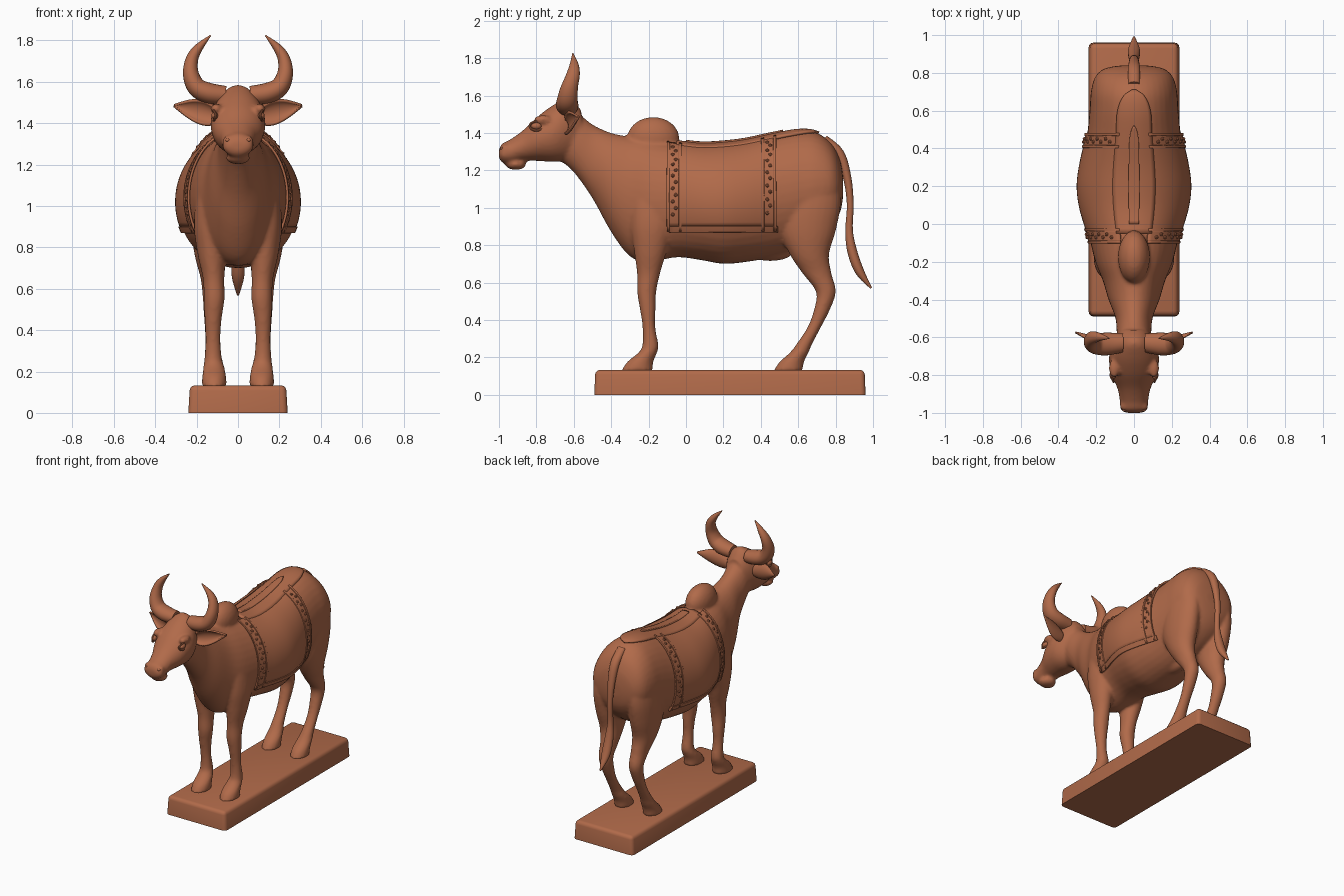
import bpy, bmesh, math
from mathutils import Vector

cube = bpy.data.objects.get("Cube")
if cube:
    bpy.data.objects.remove(cube, do_unlink=True)

clay = bpy.data.materials.new("terracotta")
clay.use_nodes = True
clay.diffuse_color = (0.44, 0.145, 0.068, 1)
clay.node_tree.nodes["Principled BSDF"].inputs["Base Color"].default_value = clay.diffuse_color

X, Y, Z = Vector((1, 0, 0)), Vector((0, 1, 0)), Vector((0, 0, 1))


def finish(name, bm):
    bmesh.ops.recalc_face_normals(bm, faces=bm.faces)
    mesh = bpy.data.meshes.new(name)
    bm.to_mesh(mesh)
    bm.free()
    mesh.materials.append(clay)
    obj = bpy.data.objects.new(name, mesh)
    bpy.context.collection.objects.link(obj)
    bpy.ops.object.select_all(action='DESELECT')
    obj.select_set(True)
    bpy.context.view_layer.objects.active = obj
    bpy.ops.object.shade_smooth_by_angle(angle=math.radians(40))
    return obj


def spline(rows, steps):
    """Catmull-Rom resampling of rows of numbers."""
    rows = [Vector(r) for r in rows]
    out = []
    for i in range(len(rows) - 1):
        p0, p1 = rows[max(i - 1, 0)], rows[i]
        p2, p3 = rows[i + 1], rows[min(i + 2, len(rows) - 1)]
        for k in range(steps):
            t = k / steps
            out.append(p1 + (p2 - p0) * (t / 2) + (2 * p0 - 5 * p1 + 4 * p2 - p3) * (t * t / 2)
                       + (3 * p1 - p0 - 3 * p2 + p3) * (t ** 3 / 2))
    return out + [rows[-1]]


def loft(name, rows, u=X, v=None, sides=24, steps=5):
    """Elliptical rings (x, y, z, ru, rv); v=None turns rings square to the path."""
    pts = spline(rows, steps)
    bm, rings = bmesh.new(), []
    for i, p in enumerate(pts):
        tangent = (pts[min(i + 1, len(pts) - 1)] - pts[max(i - 1, 0)])
        w = v or Vector(tangent[:3]).cross(u).normalized()
        rings.append([bm.verts.new(Vector(p[:3]) + u * p[3] * math.cos(a) + w * p[4] * math.sin(a))
                      for a in (2 * math.pi * j / sides for j in range(sides))])
    for a, b in zip(rings, rings[1:]):
        for j in range(sides):
            k = (j + 1) % sides
            bm.faces.new((a[j], a[k], b[k], b[j]))
    bm.faces.new(rings[0])
    bm.faces.new(rings[-1])
    return finish(name, bm)


def ball(name, centre, radii):
    bm = bmesh.new()
    bmesh.ops.create_uvsphere(bm, u_segments=24, v_segments=14, radius=1)
    for vert in bm.verts:
        vert.co = Vector(c + r * q for c, r, q in zip(centre, radii, vert.co))
    return finish(name, bm)


def flip(rows, s):
    return [(s * r[0], *r[1:]) for r in rows]


def sheet(name, fn, nu, nv, thick):
    """Thin solid made from a grid of points fn(u, v)."""
    bm = bmesh.new()
    g = [[bm.verts.new(fn(i / nu, j / nv)) for j in range(nv + 1)] for i in range(nu + 1)]
    for i in range(nu):
        for j in range(nv):
            bm.faces.new((g[i][j], g[i + 1][j], g[i + 1][j + 1], g[i][j + 1]))
    obj = finish(name, bm)
    mod = obj.modifiers.new("thickness", 'SOLIDIFY')
    mod.thickness, mod.offset = thick, 0
    return obj


# Torso and neck: y, top, bottom, half width
TORSO = [(-.67, 1.50, 1.25, .08), (-.6, 1.52, 1.19, .09), (-.5, 1.445, 1.05, .098),
         (-.4, 1.40, .87, .135), (-.3, 1.38, .74, .165), (-.2, 1.37, .71, .205),
         (-.05, 1.35, .735, .242), (.08, 1.335, .72, .28), (.2, 1.34, .7, .295),
         (.32, 1.355, .71, .28), (.46, 1.385, .735, .25), (.6, 1.41, .78, .235),
         (.7, 1.40, .83, .228), (.78, 1.34, .9, .205), (.825, 1.25, .98, .15), (.84, 1.16, 1.06, .06)]
parts = [loft("torso", [(0, y, (t + b) / 2, w, (t - b) / 2) for y, t, b, w in TORSO], X, Z, 40)]

# Head, lower lip and hump
HEAD = [(-.56, 1.52, 1.32, .07), (-.62, 1.585, 1.26, .105), (-.7, 1.555, 1.245, .132),
        (-.79, 1.49, 1.25, .122), (-.87, 1.415, 1.25, .088), (-.94, 1.365, 1.235, .075),
        (-.98, 1.345, 1.24, .072), (-1.0, 1.315, 1.265, .045)]
parts.append(loft("head", [(0, y, (t + b) / 2, w, (t - b) / 2) for y, t, b, w in HEAD], X, Z, 32))
parts.append(ball("lower_lip", (0, -.91, 1.232), (.058, .055, .03)))
parts.append(ball("hump", (0, -.175, 1.37), (.085, .14, .115)))
parts.append(ball("belly_fold", (0, .45, .76), (.05, .12, .045)))

# Legs
FRONT_LEG = [(.115, -.262, .125, .06, .085), (.115, -.245, .175, .058, .07), (.117, -.205, .225, .05, .05),
             (.12, -.19, .265, .042, .043), (.121, -.198, .36, .036, .034), (.12, -.205, .46, .042, .042),
             (.115, -.21, .55, .05, .051), (.118, -.2, .65, .052, .062), (.128, -.19, .77, .068, .088),
             (.135, -.18, .92, .078, .115), (.12, -.18, 1.1, .07, .11), (.1, -.18, 1.22, .03, .06)]
HIND_LEG = [(.115, .545, .125, .058, .078), (.115, .565, .175, .056, .066), (.117, .605, .225, .05, .05),
            (.12, .632, .27, .042, .042), (.122, .685, .36, .037, .036), (.122, .725, .45, .042, .042),
            (.122, .748, .55, .048, .053), (.124, .7, .65, .057, .078), (.132, .66, .75, .075, .105),
            (.137, .65, .88, .09, .152), (.137, .665, 1.03, .092, .163), (.125, .68, 1.18, .08, .13),
            (.1, .68, 1.3, .04, .07)]
for side, s in (("left", 1), ("right", -1)):
    parts.append(loft(side + "_front_leg", flip(FRONT_LEG, s), X, Y))
    parts.append(loft(side + "_hind_leg", flip(HIND_LEG, s), X, Y))
    parts.append(ball(side + "_brow", (s * .105, -.765, 1.47), (.028, .05, .025)))
    parts.append(ball(side + "_nostril_wing", (s * .045, -.965, 1.315), (.03, .025, .026)))

# Blend the fleshy parts into one skin
bpy.ops.object.select_all(action='DESELECT')
for p in parts:
    p.select_set(True)
bpy.context.view_layer.objects.active = parts[0]
bpy.ops.object.join()
parts[0].name = "bull_body"
skin = parts[0].modifiers.new("skin", 'REMESH')
skin.mode, skin.voxel_size, skin.use_smooth_shade = 'VOXEL', .011, True
soft = parts[0].modifiers.new("soften", 'SMOOTH')
soft.factor, soft.iterations = .5, 4

# Horns, ears and eyes
HORN = [(.06, -.63, 1.535, .05, .045), (.14, -.635, 1.545, .06, .05), (.2, -.635, 1.575, .056, .046),
        (.228, -.625, 1.64, .047, .038), (.222, -.605, 1.71, .037, .03), (.19, -.598, 1.765, .024, .021),
        (.132, -.605, 1.825, .003, .003)]


def ear_point(s):
    def fn(u, v):
        half = .058 * math.sin(math.pi * (.12 + .88 * u) ** .8) + .002
        a = (v * 2 - 1) * 1.25
        return (s * (.1 + .21 * u), -.625 + .05 * u - half * .8 * (1 - math.cos(a)),
                1.435 + .05 * u + half * math.sin(a))
    return fn


for side, s in (("left", 1), ("right", -1)):
    loft(side + "_horn", flip(HORN, s), Y)
    sheet(side + "_ear", ear_point(s), 14, 10, .012)
    ball(side + "_eye", (s * .113, -.8, 1.437), (.016, .027, .018))
    lid = [(s * (.118 - .01 * math.cos(a) ** 2), -.8 + .036 * math.cos(a), 1.437 + .024 * math.sin(a), .006, .006)
           for a in (2 * math.pi * k / 10 for k in range(11))]
    loft(side + "_eyelid", lid, X, None, 8, 2)
    ball(side + "_nostril", (s * .05, -.984, 1.318), (.012, .009, .008))

# Tail with tuft
loft("tail", [(0, .74, 1.37, .03, .02), (0, .82, 1.29, .032, .026), (0, .862, 1.16, .026, .022),
              (0, .878, 1.02, .02, .018), (0, .872, .88, .02, .02), (0, .888, .77, .03, .026),
              (0, .928, .66, .03, .024), (0, .99, .57, .005, .005)], X)

# Blanket fitted over the torso
DENSE = spline(TORSO, 10)


def on_body(y, angle, lift):
    i = next(k for k in range(1, len(DENSE)) if DENSE[k][0] >= y)
    a, b = DENSE[i - 1], DENSE[i]
    _, top, bottom, w = a.lerp(b, (y - a[0]) / (b[0] - a[0]))
    return Vector(((w + lift) * math.sin(angle), y,
                   (top + bottom) / 2 + ((top - bottom) / 2 + lift) * math.cos(angle)))


def angle_at(y, z):
    top, bottom = on_body(y, 0, 0).z, on_body(y, math.pi, 0).z
    return math.acos((z - (top + bottom) / 2) / ((top - bottom) / 2))


def patch(name, s, y0, y1, z0, z1, lift):
    def fn(u, v):
        y = y0 + (y1 - y0) * u
        a0 = angle_at(y, z0)
        a1 = angle_at(y, z1) if z1 else .3
        return on_body(y, s * (a0 + (a1 - a0) * v), lift)
    return sheet(name, fn, 16, 20, .012)


beads = bmesh.new()
for side, s in (("left", 1), ("right", -1)):
    patch(side + "_blanket", s, -.07, .47, .9, None, .003)
    patch(side + "_blanket_hem", s, -.09, .49, .875, .905, .008)
    for y in (-.095, -.03, .41, .475):
        patch(side + "_blanket_trim", s, y - .007, y + .007, .88, None, .009)
    for y in (-.0625, .4425):
        patch(side + "_blanket_band", s, y - .025, y + .025, .9, None, .005)
        for k in range(13):
            spot = on_body(y + (.008 if k % 2 else -.008), s * (.5 + .11 * k), .011)
            ball_verts = bmesh.ops.create_icosphere(beads, subdivisions=1, radius=.011)["verts"]
            bmesh.ops.translate(beads, verts=ball_verts, vec=spot)
finish("blanket_beads", beads)


def spine_strip(name, y0, y1, half, lift):
    def fn(u, v):
        y = y0 + (y1 - y0) * u
        w = half * math.sqrt(max(1 - max(0, (u - .8) / .2) ** 2, .01))
        return on_body(y, (v * 2 - 1) * math.asin(w / .27), lift)
    sheet(name, fn, 30, 10, .014)


spine_strip("spine_cloth", -.05, .71, .1, .005)
spine_strip("spine_ridge", 0, .52, .025, .013)

# Plinth with softened top edges
bm = bmesh.new()
bmesh.ops.create_cube(bm, size=1)
for vert in bm.verts:
    up = vert.co.z > 0
    grow = .465 if up else .48
    vert.co = (vert.co.x * grow, .235 + vert.co.y * (1.44 if up else 1.45), .133 if up else 0)
edges = [e for e in bm.edges if max(q.co.z for q in e.verts) > .1]
bmesh.ops.bevel(bm, geom=edges, offset=.025, segments=3, profile=.5, affect='EDGES')
finish("plinth", bm)
